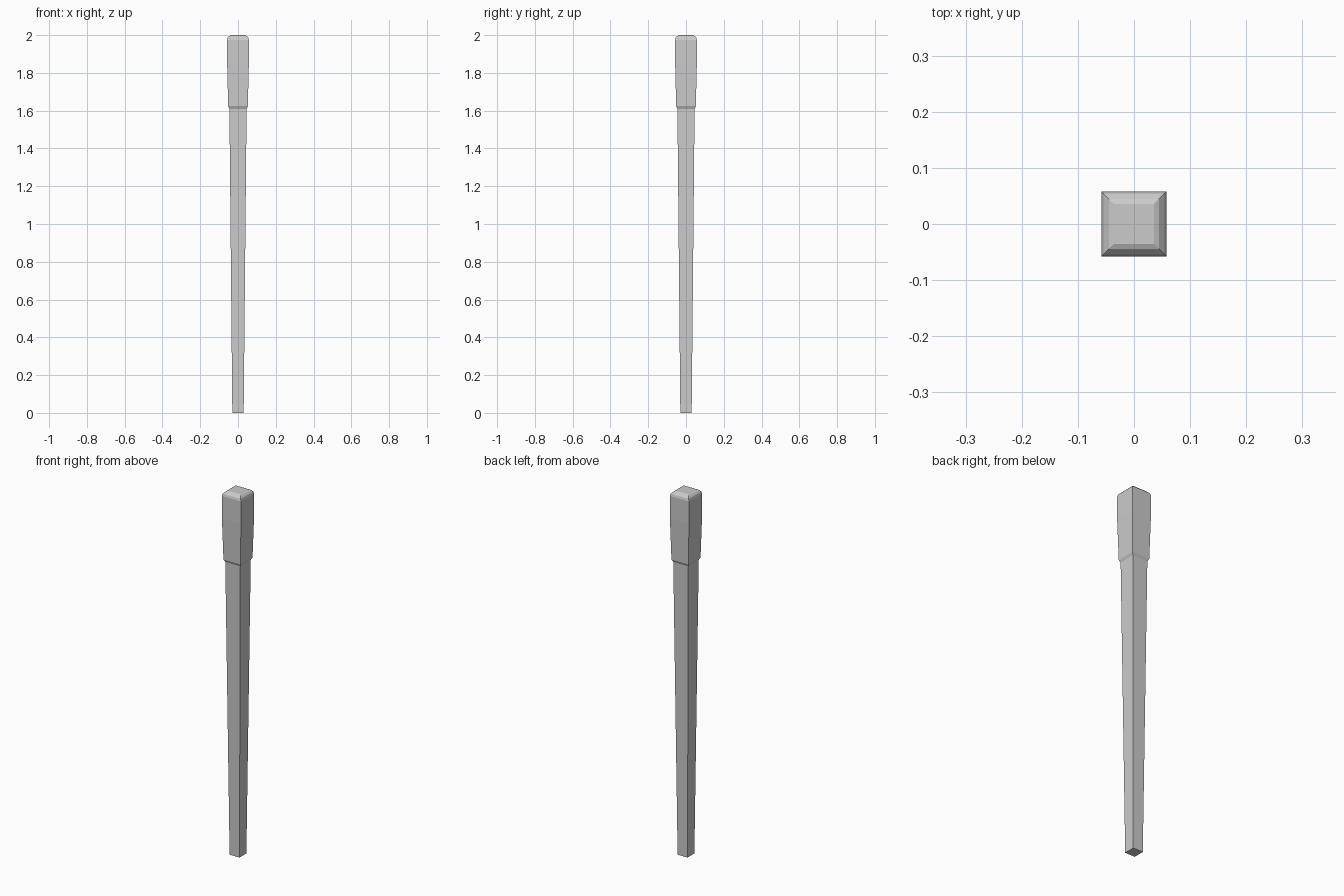
import bpy, bmesh

if "Cube" in bpy.data.objects:
    bpy.data.objects.remove(bpy.data.objects["Cube"])


def square_loft(name, profile):
    """Stack square rings from (half width, height) pairs and cap both ends."""
    bm = bmesh.new()
    rings = [[bm.verts.new((sx * h, sy * h, z))
              for sx, sy in ((-1, -1), (1, -1), (1, 1), (-1, 1))]
             for h, z in profile]
    for low, high in zip(rings, rings[1:]):
        for i in range(4):
            j = (i + 1) % 4
            bm.faces.new((low[i], low[j], high[j], high[i]))
    bm.faces.new(rings[0][::-1])
    bm.faces.new(rings[-1])
    mesh = bpy.data.meshes.new(name)
    bm.to_mesh(mesh)
    bm.free()
    obj = bpy.data.objects.new(name, mesh)
    bpy.context.collection.objects.link(obj)
    return obj


# Tapered square shaft, undercut shoulder, and head with rounded top
square_loft("tapered_post", [
    (0.030, 0.0),
    (0.0455, 1.610),
    (0.0520, 1.624),
    (0.0575, 1.85),
    (0.0580, 1.974),
    (0.0545, 1.986),
    (0.0450, 1.996),
    (0.0360, 2.0),
])
